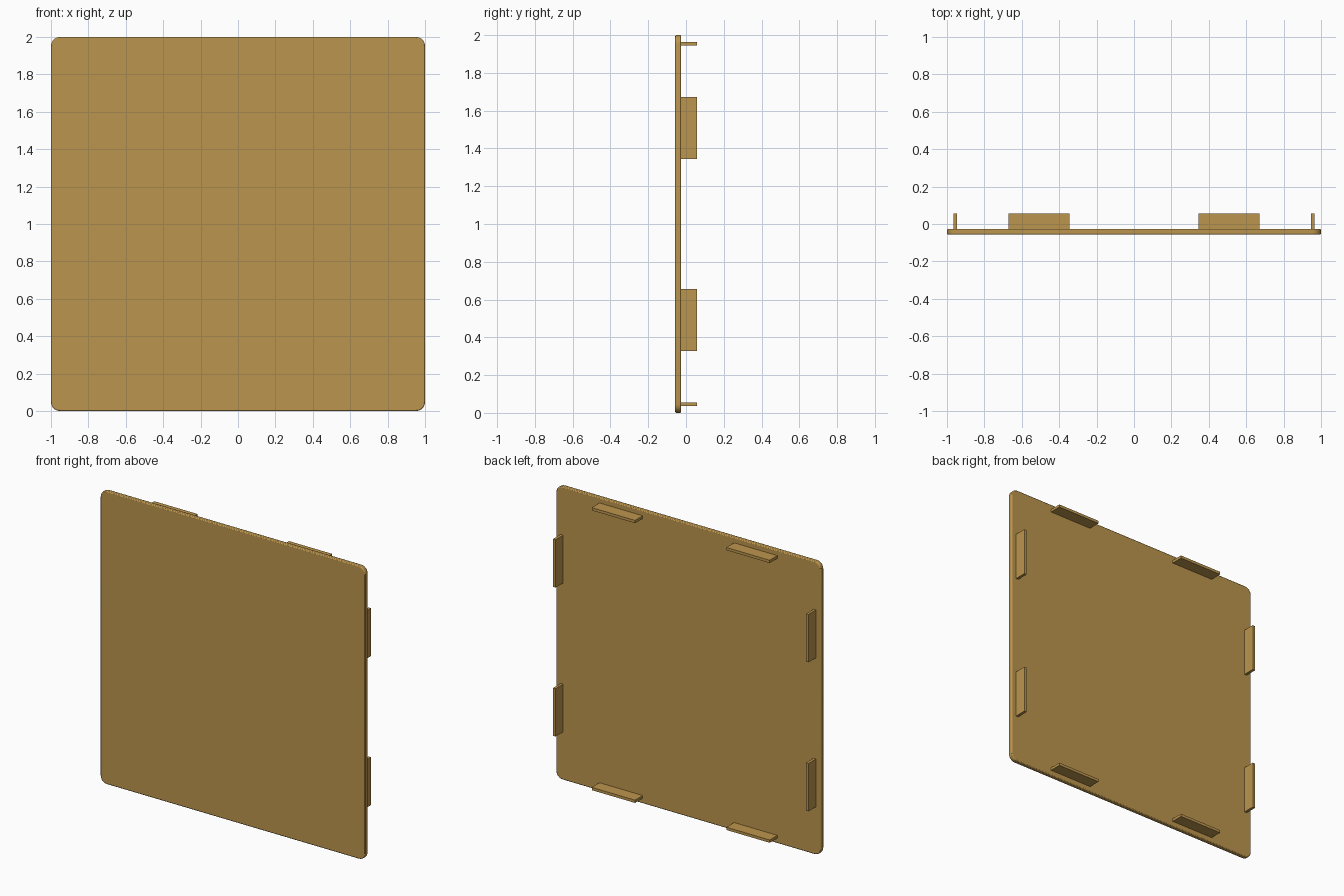
import bpy, bmesh
from math import sin, cos, pi
from mathutils import Matrix, Vector

if "Cube" in bpy.data.objects:
    bpy.data.objects.remove(bpy.data.objects["Cube"])

FRONT, BACK, REAR = -0.057, -0.026, 0.057

mat = bpy.data.materials.new("tan_board")
mat.diffuse_color = (0.50, 0.30, 0.075, 1)
mat.use_nodes = True
mat.node_tree.nodes["Principled BSDF"].inputs["Base Color"].default_value = mat.diffuse_color


def finish(name, bm):
    bmesh.ops.recalc_face_normals(bm, faces=bm.faces)
    mesh = bpy.data.meshes.new(name)
    bm.to_mesh(mesh)
    bm.free()
    mesh.materials.append(mat)
    obj = bpy.data.objects.new(name, mesh)
    bpy.context.collection.objects.link(obj)
    return obj


# Square panel with rounded corners, extruded from front to back
bm = bmesh.new()
r, steps = 0.048, 6
outline = []
for q, (sx, sz) in enumerate([(1, 1), (-1, 1), (-1, -1), (1, -1)]):
    for i in range(steps + 1):
        a = (q + i / steps) * pi / 2
        outline.append(bm.verts.new((sx * (1 - r) + r * cos(a), FRONT,
                                     1 + sz * (1 - r) + r * sin(a))))
face = bm.faces.new(outline)
ext = bmesh.ops.extrude_face_region(bm, geom=[face])
bmesh.ops.translate(bm, vec=(0, BACK - FRONT, 0),
                    verts=[v for v in ext["geom"] if isinstance(v, bmesh.types.BMVert)])
panel = finish("panel", bm)

# Softened rim
bev = panel.modifiers.new("soft_rim", 'BEVEL')
bev.width = 0.006
bev.segments = 2
bev.limit_method = 'ANGLE'
bev.angle_limit = 1.0
bpy.context.view_layer.objects.active = panel
panel.select_set(True)
bpy.ops.object.shade_smooth_by_angle(angle=0.7)

# Two thin tabs behind each edge, repeated by quarter turns
size = Vector((0.327, REAR - BACK + 0.004, 0.019))
for k, side in enumerate(["top", "left", "bottom", "right"]):
    for s, label in [(-1, "a"), (1, "b")]:
        bm = bmesh.new()
        bmesh.ops.create_cube(bm, size=1)
        bmesh.ops.scale(bm, vec=size, verts=bm.verts)
        bmesh.ops.translate(bm, vec=(s * 0.5085, (REAR + BACK - 0.004) / 2, 0.955), verts=bm.verts)
        turn = Matrix.Translation((0, 0, 1)) @ Matrix.Rotation(-k * pi / 2, 4, 'Y')
        bmesh.ops.transform(bm, matrix=turn, verts=bm.verts)
        finish(f"{side}_tab_{label}", bm)
